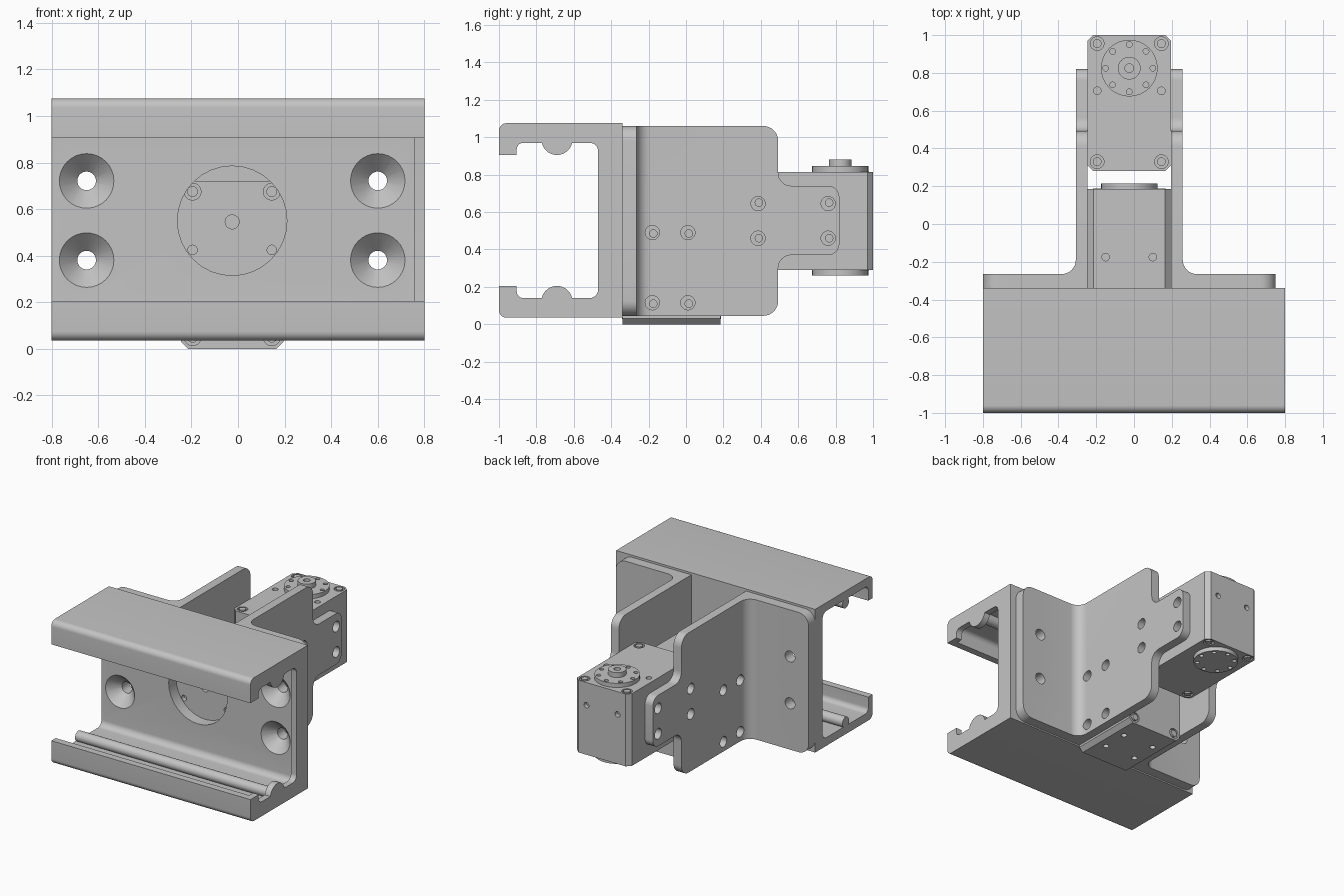
import bpy, bmesh
from math import sin, cos, asin, pi, radians
from mathutils import Vector, Matrix

cube = bpy.data.objects.get("Cube")
if cube:
    bpy.data.objects.remove(cube, do_unlink=True)

grey = bpy.data.materials.new("machined_grey")
grey.use_nodes = True
colour = (0.55, 0.55, 0.55, 1)
grey.diffuse_color = colour
grey.node_tree.nodes["Principled BSDF"].inputs["Base Color"].default_value = colour

MID = -0.025        # centre line of motors and brackets
AXES = {'x': Vector((1, 0, 0)), 'y': Vector((0, 1, 0)), 'z': Vector((0, 0, 1))}


def rounded(corners, steps=8):
    """Outline from (a, b, radius) right-angle corners."""
    out = []
    n = len(corners)
    for i, (a, b, r) in enumerate(corners):
        p = Vector((a, b))
        if r == 0:
            out.append(p)
            continue
        u = (Vector(corners[i - 1][:2]) - p).normalized()
        v = (Vector(corners[(i + 1) % n][:2]) - p).normalized()
        for k in range(steps + 1):
            t = k / steps * pi / 2
            out.append(p + (u + v) * r - v * r * cos(t) - u * r * sin(t))
    return out


def make(name, bm):
    bmesh.ops.recalc_face_normals(bm, faces=bm.faces)
    mesh = bpy.data.meshes.new(name)
    bm.to_mesh(mesh)
    bm.free()
    mesh.materials.append(grey)
    obj = bpy.data.objects.new(name, mesh)
    bpy.context.collection.objects.link(obj)
    return obj


def prism(name, outline, axis, lo, hi):
    """Extrude a flat outline along an axis."""
    place = {'x': lambda a, b: (lo, a, b), 'y': lambda a, b: (a, lo, b),
             'z': lambda a, b: (a, b, lo)}[axis]
    bm = bmesh.new()
    face = bm.faces.new([bm.verts.new(place(*p)) for p in outline])
    ext = bmesh.ops.extrude_face_region(bm, geom=[face])
    verts = [g for g in ext["geom"] if isinstance(g, bmesh.types.BMVert)]
    bmesh.ops.translate(bm, verts=verts, vec=AXES[axis] * (hi - lo))
    return make(name, bm)


def cylinders(name, items):
    """Round parts given as (centre, axis, length, radius, end radius)."""
    bm = bmesh.new()
    for centre, axis, length, r1, r2 in items:
        rot = AXES['z'].rotation_difference(AXES[axis]).to_matrix().to_4x4()
        bmesh.ops.create_cone(bm, cap_ends=True, segments=32, radius1=r1, radius2=r2,
                              depth=length, matrix=Matrix.Translation(centre) @ rot)
    return make(name, bm)


def boolean(obj, tool, op='DIFFERENCE'):
    tool.hide_render = True
    mod = obj.modifiers.new(op, 'BOOLEAN')
    mod.operation, mod.solver, mod.object = op, 'EXACT', tool
    bpy.context.view_layer.objects.active = obj
    bpy.ops.object.modifier_apply(modifier=mod.name)
    bpy.data.objects.remove(tool, do_unlink=True)


def drill(obj, items):
    boolean(obj, cylinders("drill", items))


def channel(name, inset, lo, hi):
    """Lipped channel with a ridge in each flange; inset thins the walls."""
    mid_z, floor, ridge, r = 0.555, 0.415 + inset, 0.433, 0.083 - inset
    upper = rounded([(-0.34, 0.52, 0), (-1, 0.52, 0.04), (-1, 0.35, 0),
                     (-0.905 - inset, 0.35, 0), (-0.905 - inset, floor, 0.035),
                     (-0.8, floor, 0)])
    a = asin((floor - ridge) / r)
    for k in range(17):
        t = pi - a + (pi + 2 * a) * k / 16
        upper.append(Vector((-0.69 + r * cos(t), ridge + r * sin(t))))
    back = -0.47 + inset
    upper += rounded([(-0.6, floor, 0), (back, floor, 0.045), (back, 0, 0)])[:-1]
    outline = [(p.x, mid_z + p.y) for p in upper]
    outline += [(p.x, mid_z - p.y) for p in reversed(upper)]
    return prism(name, outline, 'x', lo, hi)


# Clamp rail: thin-walled channel with a thicker frame at one end
rail = channel("clamp_rail", 0.045, -0.8, 0.755)
boolean(rail, channel("end_frame", 0, 0.755, 0.8), 'UNION')

bolt_z = (0.381, 0.721)
bolts = [(MID + s * 0.625, z) for s in (-1, 1) for z in bolt_z]
drill(rail, [((x, -0.4, z), 'y', 0.3, 0.04, 0.04) for x, z in bolts]
      + [((MID, -0.4, 0.55), 'y', 0.3, 0.235, 0.235)])
drill(rail, [((x, -0.39, z), 'y', 0.09, 0.127, 0.038) for x, z in bolts])

# Angle brackets: L section trimmed by its side and rear outlines
side_holes = [(y, z) for y in (-0.18, 0.01) for z in (0.115, 0.49)]
side_holes += [(y, z) for y in (0.385, 0.76) for z in (0.46, 0.645)]
for name, s in (("left_bracket", 1), ("right_bracket", -1)):
    section = rounded([(0.22, -0.34, 0), (0.775, -0.34, 0), (0.775, -0.265, 0),
                       (0.283, -0.265, 0.075), (0.283, 0.9, 0), (0.22, 0.9, 0)])
    bracket = prism(name, [(MID + s * p.x, p.y) for p in section], 'z', 0, 1.1)
    side = rounded([(-0.4, 0.045, 0), (0.493, 0.045, 0.08), (0.493, 0.37, 0.07),
                    (0.82, 0.37, 0.06), (0.82, 0.74, 0.06), (0.493, 0.74, 0.07),
                    (0.493, 1.06, 0.08), (-0.4, 1.06, 0)])
    boolean(bracket, prism("trim", side, 'x', -1, 1), 'INTERSECT')
    rear = rounded([(0.1, 0.045, 0), (0.775, 0.045, 0.08),
                    (0.775, 1.06, 0.08), (0.1, 1.06, 0)])
    boolean(bracket, prism("trim", [(MID + s * p.x, p.y) for p in rear], 'y', -0.5, 1),
            'INTERSECT')
    drill(bracket, [((MID + s * 0.25, y, z), 'x', 0.2, 0.038, 0.038) for y, z in side_holes]
          + [((MID + s * 0.625, -0.3, z), 'y', 0.2, 0.04, 0.04) for z in bolt_z])


def motor(prefix, horn):
    """Servo motor with its shaft along local z through the origin."""
    w, front, back, h = 0.22, 0.175, -0.545, 0.525
    c = 0.03
    body = prism(prefix + "_motor_body",
                 [(-w + c, back), (w - c, back), (w, back + c), (w, front - c),
                  (w - c, front), (-w + c, front), (-w, front - c), (-w, back + c)],
                 'z', 0, h)
    corners = [(sx * 0.17, y) for sx in (-1, 1) for y in (0.13, -0.495)]
    holes = [((x, y, z), 'z', 0.03, 0.036, 0.036) for x, y in corners for z in (0, h)]
    holes += [((sx * 0.17, -0.12, h), 'z', 0.06, 0.02, 0.02) for sx in (-1, 1)]
    holes += [((sx * w, y, z), 'x', 0.06, 0.02, 0.02)
              for sx in (-1, 1) for y in (-0.06, -0.435) for z in (0.17, 0.36)]
    holes += [((sx * 0.125, front, 0.36), 'y', 0.06, 0.02, 0.02) for sx in (-1, 1)]
    holes += [((sx * 0.125, back, z), 'y', 0.06, 0.02, 0.02)
              for sx in (-1, 1) for z in (0.17, 0.36)]
    if not horn:
        holes.append(((0, 0, h), 'z', 0.06, 0.03, 0.03))
    drill(body, holes)
    parts = [body, cylinders(prefix + "_motor_screws",
                             [((x, y, z), 'z', 0.02, 0.023, 0.023)
                              for x, y in corners for z in (0.008, h - 0.008)])]

    def disc(name, z, thick):
        plate = cylinders(name, [((0, 0, z), 'z', thick, 0.15, 0.15)])
        drill(plate, [((0.125 * cos(k * pi / 4), 0.125 * sin(k * pi / 4), z), 'z',
                       0.1, 0.015, 0.015) for k in range(8)])
        parts.append(plate)

    disc(prefix + "_idler_disc", -0.015, 0.03)
    if horn:
        disc(prefix + "_horn_disc", h + 0.015, 0.03)
        hub = cylinders(prefix + "_horn_hub", [((0, 0, h + 0.033), 'z', 0.066, 0.06, 0.06)])
        drill(hub, [((0, 0, h + 0.066), 'z', 0.06, 0.023, 0.023)])
        parts.append(hub)
    return parts


# Upright motor behind the rail, shaft pointing forward
for part in motor("base", False):
    part.data.transform(Matrix.Translation((MID, 0.185, 0.545)) @ Matrix.Rotation(pi / 2, 4, 'X'))

# Rear motor held between the bracket tongues, shaft pointing up
for part in motor("rear", True):
    part.data.transform(Matrix.Translation((MID, 0.825, 0.29)))

# Smooth the round surfaces, keep edges crisp
bpy.ops.object.select_all(action='DESELECT')
for obj in bpy.context.collection.objects:
    if obj.type == 'MESH' and grey.name in obj.data.materials:
        obj.select_set(True)
        bpy.context.view_layer.objects.active = obj
bpy.ops.object.shade_smooth_by_angle(angle=radians(30))
